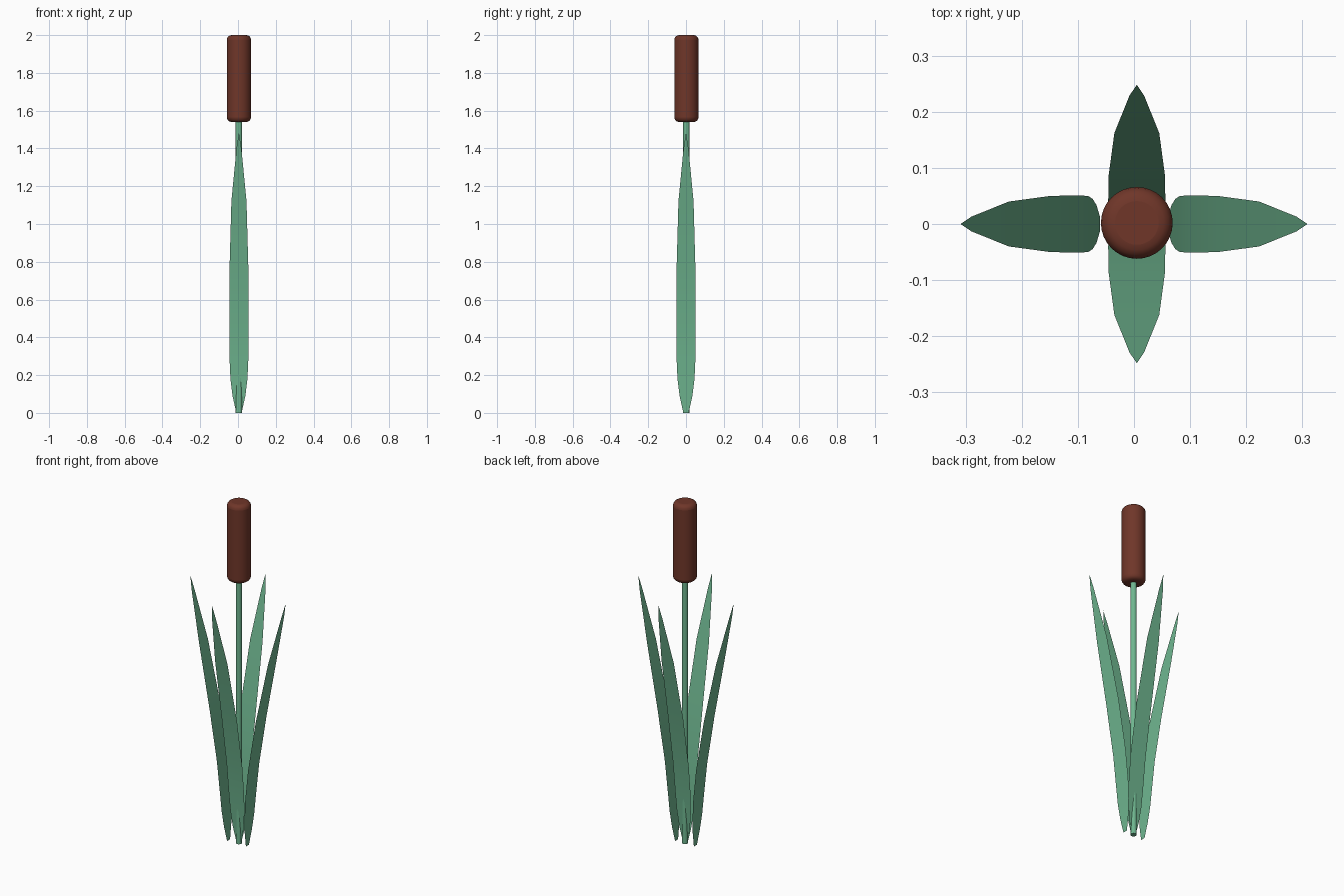
import bpy
import math
from mathutils import Matrix

if "Cube" in bpy.data.objects:
    bpy.data.objects.remove(bpy.data.objects["Cube"])


def material(name, rgb):
    m = bpy.data.materials.new(name)
    m.diffuse_color = (*rgb, 1)
    m.use_nodes = True
    m.node_tree.nodes["Principled BSDF"].inputs["Base Color"].default_value = m.diffuse_color
    return m


GREEN = material("leaf_green", (0.16, 0.47, 0.28))
BROWN = material("seed_brown", (0.16, 0.037, 0.022))
CX, CY = 0.005, 0.002  # stalk axis


def make_object(name, verts, faces, mat):
    me = bpy.data.meshes.new(name)
    me.from_pydata(verts, [], faces)
    me.materials.append(mat)
    me.shade_smooth()
    ob = bpy.data.objects.new(name, me)
    bpy.context.collection.objects.link(ob)
    return ob


def cylinder(name, radius, z0, z1, sides, mat):
    bpy.ops.mesh.primitive_cylinder_add(vertices=sides, radius=radius, depth=z1 - z0,
                                        location=(CX, CY, (z0 + z1) / 2))
    ob = bpy.context.object
    ob.name = name
    ob.data.materials.append(mat)
    return ob


# Stem
cylinder("stem", 0.017, 0, 1.6, 16, GREEN)
bpy.ops.object.shade_smooth_by_angle(angle=math.radians(40))

# Seed head with rounded rims
head = cylinder("seed_head", 0.064, 1.54, 2.0, 32, BROWN)
bevel = head.modifiers.new("rounded_rim", "BEVEL")
bevel.width = 0.025
bevel.segments = 4
bevel.limit_method = "ANGLE"
bpy.ops.object.shade_smooth_by_angle(angle=math.radians(40))

# Leaf stations: outward distance, height, half width
LEAF = [(0.0, 0.0, 0.014), (0.006, 0.09, 0.034), (0.013, 0.18, 0.045),
        (0.021, 0.29, 0.050), (0.040, 0.47, 0.051), (0.088, 0.76, 0.050),
        (0.162, 1.12, 0.040), (0.229, 1.40, 0.013)]
TIP = (0.248, 1.485)


def leaf(name, angle, start, centre):
    verts = []
    for out, z, w in LEAF:
        verts += [(start + out, -w, z), (start + out, w, z)]
    verts.append((start + TIP[0], 0, TIP[1]))
    n = len(LEAF)
    faces = [(2 * i, 2 * i + 1, 2 * i + 3, 2 * i + 2) for i in range(n - 1)]
    faces.append((2 * n - 2, 2 * n - 1, 2 * n))
    ob = make_object(name, verts, faces, GREEN)
    ob.data.transform(Matrix.Translation((centre, 0, 0)) @ Matrix.Rotation(angle, 4, "Z"))


# Four leaves, side pair set further out than the front and back pair
leaf("right_leaf", 0, 0.061, 0)
leaf("back_leaf", math.pi / 2, 0, CX)
leaf("left_leaf", math.pi, 0.061, 0)
leaf("front_leaf", -math.pi / 2, 0, CX)
